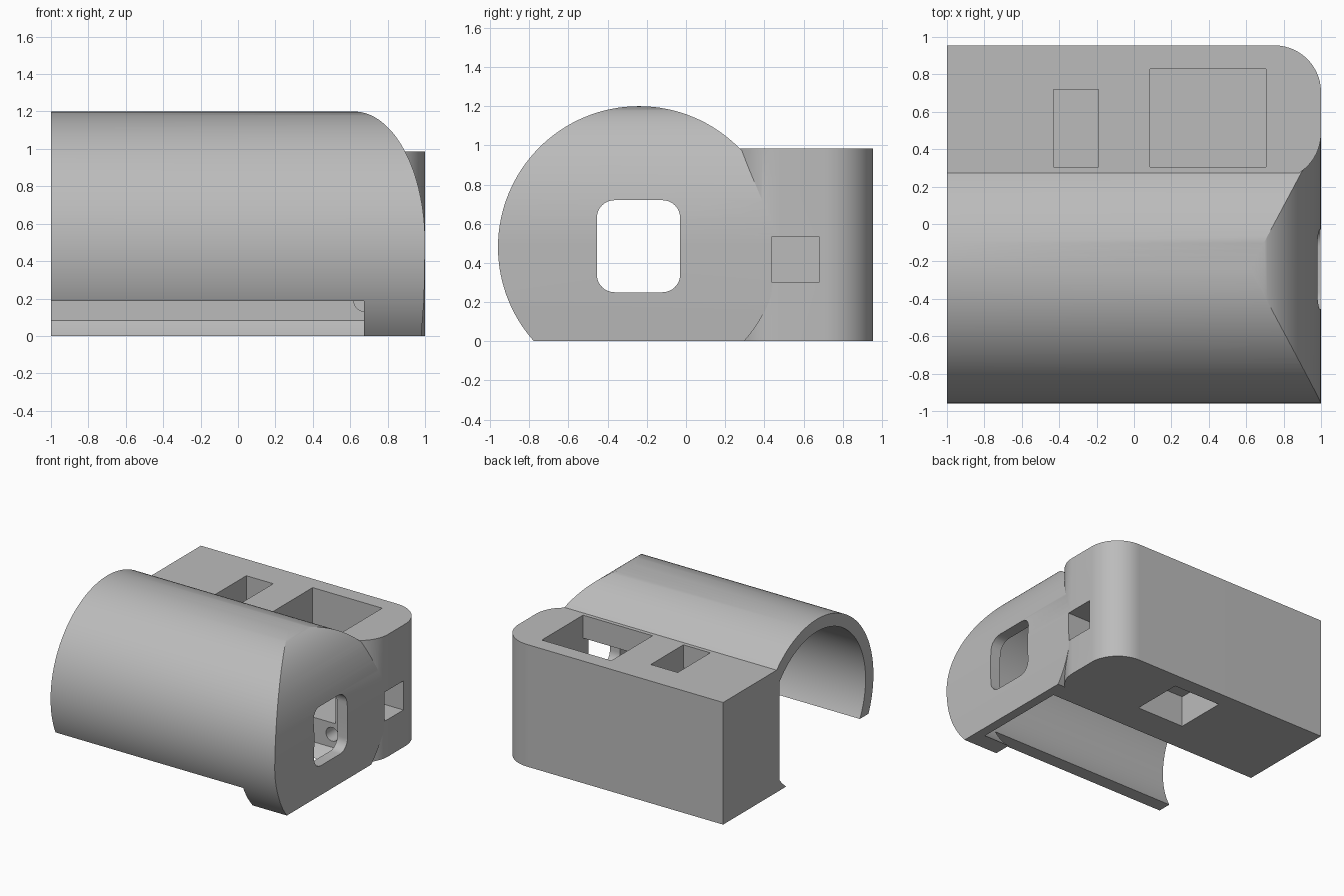
import bpy
import bmesh
import math
from mathutils import Vector

default = bpy.data.objects.get("Cube")
if default:
    bpy.data.objects.remove(default, do_unlink=True)

grey = bpy.data.materials.new("plain grey")
grey.use_nodes = True
COLOUR = (0.5, 0.5, 0.5, 1)
grey.diffuse_color = COLOUR
grey.node_tree.nodes["Principled BSDF"].inputs["Base Color"].default_value = COLOUR

AXIS_Y, AXIS_Z = -0.24, 0.48      # tunnel centre line
OUTER, INNER = 0.72, 0.62         # tunnel radii


def prism(name, points, axis, low, high):
    """Extrude a flat outline along one axis; the outline uses the other two axes in order."""
    def place(p, along):
        a, b = p
        return {"x": (along, a, b), "y": (a, along, b), "z": (a, b, along)}[axis]
    bm = bmesh.new()
    face = bm.faces.new([bm.verts.new(place(p, low)) for p in points])
    extruded = bmesh.ops.extrude_face_region(bm, geom=[face])
    moved = [v for v in extruded["geom"] if isinstance(v, bmesh.types.BMVert)]
    bmesh.ops.translate(bm, verts=moved, vec=Vector(place((0, 0), high - low)))
    bmesh.ops.recalc_face_normals(bm, faces=bm.faces)
    mesh = bpy.data.meshes.new(name)
    bm.to_mesh(mesh)
    bm.free()
    obj = bpy.data.objects.new(name, mesh)
    mesh.materials.append(grey)
    bpy.context.collection.objects.link(obj)
    return obj


def arc(cu, cv, ru, rv, start, end, steps):
    angles = [math.radians(start + (end - start) * i / steps) for i in range(steps + 1)]
    return [(cu + ru * math.cos(t), cv + rv * math.sin(t)) for t in angles]


def circle(cu, cv, r, steps):
    return arc(cu, cv, r, r, 0, 360, steps)[:-1]


def rounded(u0, u1, v0, v1, r):
    pts = []
    for cu, cv, start in ((u1 - r, v1 - r, 0), (u0 + r, v1 - r, 90),
                          (u0 + r, v0 + r, 180), (u1 - r, v0 + r, 270)):
        pts += arc(cu, cv, r, r, start, start + 90, 8)
    return pts


def box(name, x, y, z):
    outline = [(x[0], y[0]), (x[1], y[0]), (x[1], y[1]), (x[0], y[1])]
    return prism(name, outline, "z", *z)


def combine(target, tool, operation):
    """Apply a boolean and discard the helper."""
    tool.hide_render = True
    mod = target.modifiers.new(operation.lower(), "BOOLEAN")
    mod.operation = operation
    mod.solver = "EXACT"
    mod.object = tool
    bpy.context.view_layer.update()
    graph = bpy.context.evaluated_depsgraph_get()
    result = bpy.data.meshes.new_from_object(target.evaluated_get(graph))
    target.modifiers.clear()
    target.data = result
    bpy.data.objects.remove(tool, do_unlink=True)


# Tunnel body with a curved closed end and a flat underside
body = prism("tunnel_housing", circle(AXIS_Y, AXIS_Z, OUTER, 128), "x", -1, 1)
end_curve = arc(0.62, 0.5, 0.38, 0.7, 90, 0, 32)
outline = [(-1.1, 0), (-1.1, 1.3), (0.62, 1.3)] + end_curve + [(0.995, 0.2), (0.98, 0)]
combine(body, prism("end_shape", outline, "y", -1.2, 1.2), "INTERSECT")

# Hollow interior, open at one end and below
cavity = prism("cavity", circle(AXIS_Y, AXIS_Z, INNER, 128), "x", -1.1, 1)
inner_curve = arc(0.6, 0.5, 0.31, 0.61, 90, 0, 32)
outline = [(-1.2, -0.3), (-1.2, 1.3), (0.6, 1.3)] + inner_curve + [(0.9, -0.3)]
combine(cavity, prism("cavity_end", outline, "y", -1.2, 1.2), "INTERSECT")
combine(body, cavity, "DIFFERENCE")

# Shortened front lip
combine(body, box("lip_cut", (-1.1, 0.675), (-1.2, -0.2), (-0.1, 0.187)), "DIFFERENCE")

# Rear block with two rounded vertical corners
R, FRONT, BACK = 0.25, 0.235, 0.955
footprint = [(-1, BACK), (-1, FRONT)]
footprint += arc(1 - R, FRONT + R, R, R, -90, 0, 20)
footprint += arc(1 - R, BACK - R, R, R, 0, 90, 20)
combine(body, prism("rear_block", footprint, "z", 0, 0.985), "UNION")

# Two top pockets that open into the tunnel
for x, back in (((-0.43, -0.19), 0.72), ((0.085, 0.705), 0.83)):
    pocket = box("pocket", x, (0.305, back), (0.28, 1.2))
    combine(pocket, box("passage", x, (0.12, 0.4), (0.28, 0.8)), "UNION")
    combine(body, pocket, "DIFFERENCE")

# Underside recess, side port, end window and wire hole
combine(body, box("recess", (-0.12, 0.3), (0.41, 0.83), (-0.1, 0.25)), "DIFFERENCE")
combine(body, box("side_port", (0.6, 1.1), (0.44, 0.68), (0.3, 0.535)), "DIFFERENCE")
window = rounded(-0.455, -0.03, 0.25, 0.72, 0.09)
combine(body, prism("window", window, "x", 0.8, 1.1), "DIFFERENCE")
combine(body, prism("wire_hole", circle(0.675, 0.187, 0.055, 32), "y", 0.1, 0.45), "DIFFERENCE")

# Smooth curves, sharp edges
bpy.ops.object.select_all(action="DESELECT")
body.select_set(True)
bpy.context.view_layer.objects.active = body
bpy.ops.object.shade_smooth_by_angle(angle=math.radians(25))
